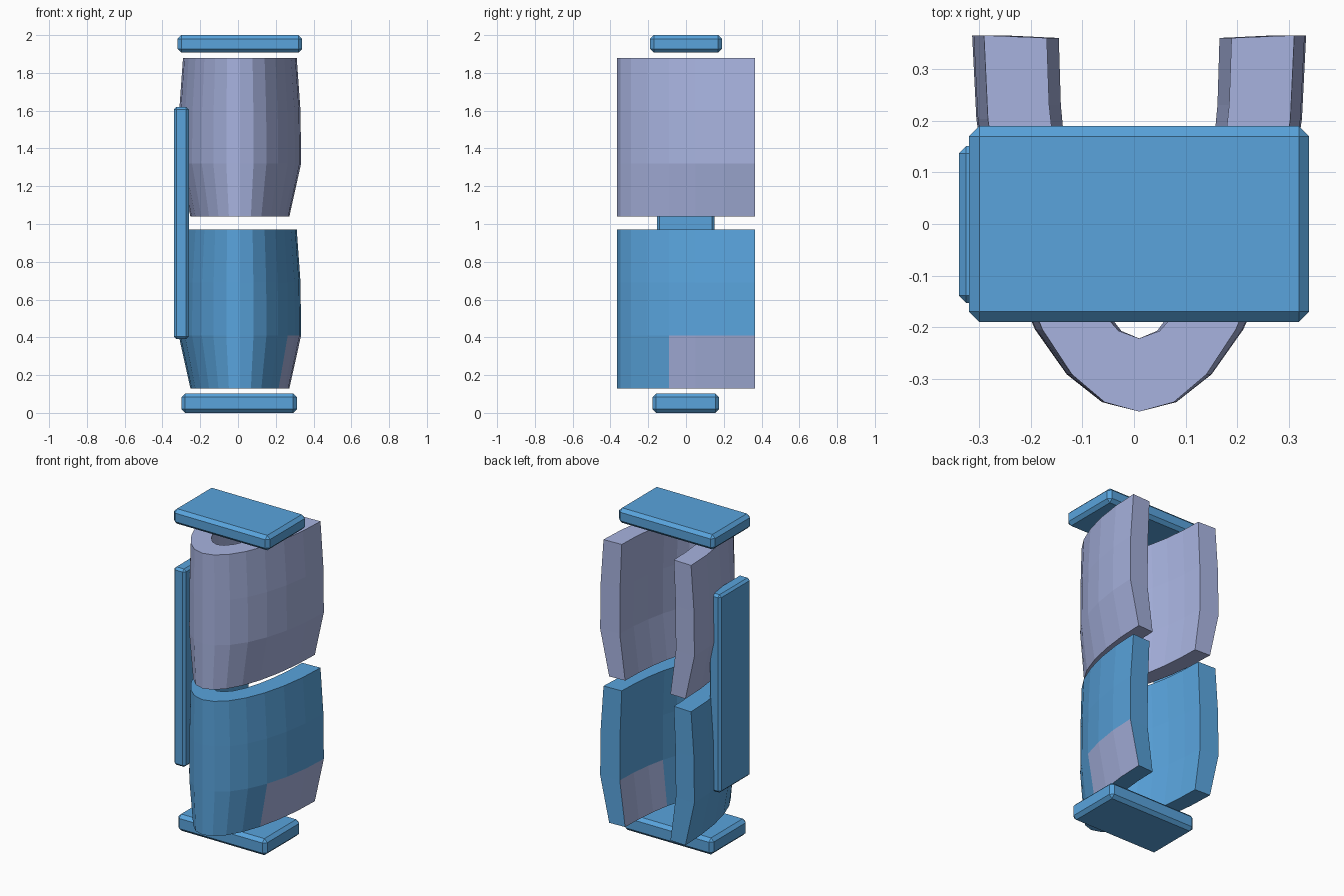
import bpy, bmesh
from math import sin, cos, pi

if "Cube" in bpy.data.objects:
    bpy.data.objects.remove(bpy.data.objects["Cube"])


def material(name, rgb):
    m = bpy.data.materials.new(name)
    m.diffuse_color = (*rgb, 1)
    m.use_nodes = True
    m.node_tree.nodes["Principled BSDF"].inputs["Base Color"].default_value = m.diffuse_color
    return m


BLUE = material("blue", (0.10, 0.37, 0.72))
LAVENDER = material("lavender", (0.39, 0.45, 0.74))


def finish(bm, name, mats):
    bmesh.ops.recalc_face_normals(bm, faces=bm.faces)
    me = bpy.data.meshes.new(name)
    bm.to_mesh(me)
    bm.free()
    for m in mats:
        me.materials.append(m)
    ob = bpy.data.objects.new(name, me)
    bpy.context.collection.objects.link(ob)
    return ob


def plate(name, lo, hi, bevel=0.02):
    """Chamfered box between two corners."""
    bm = bmesh.new()
    bmesh.ops.create_cube(bm, size=1)
    for v in bm.verts:
        v.co = [(a + b) / 2 + c * (b - a) for a, b, c in zip(lo, hi, v.co)]
    ob = finish(bm, name, [BLUE])
    mod = ob.modifiers.new("chamfer", 'BEVEL')
    mod.width = bevel
    mod.segments = 1
    return ob


SEG = 14                                 # sides of the half ellipse
WIDTHS = [0.262, 0.324, 0.321, 0.301]    # half width at each level, bottom to top


def shell(name, z0, mats, patch=False):
    """Thick U-shaped shell, open at the back, bulging in the middle."""
    bm = bmesh.new()

    def wall(kx, depth, back):
        rows = []
        for k, w in enumerate(WIDTHS):
            row = []
            for i in range(SEG + 1):
                t = -pi / 2 + pi * i / SEG
                row.append(bm.verts.new((0.01 + w * kx * sin(t),
                                         back - depth * cos(t), z0 + 0.28 * k)))
            rows.append(row)
        return rows

    outer = wall(1, 0.73, 0.366)
    inner = wall(0.595, 0.583, 0.361)
    # curved walls, with the optional contrasting patch low on the right
    for rows in (outer, inner):
        for k in range(3):
            for i in range(SEG):
                f = bm.faces.new((rows[k][i], rows[k][i + 1],
                                  rows[k + 1][i + 1], rows[k + 1][i]))
                if patch and k == 0 and i >= SEG - 3:
                    f.material_index = 1
    # flat rims and back ends
    for k in (0, 3):
        for i in range(SEG):
            bm.faces.new((outer[k][i], outer[k][i + 1],
                          inner[k][i + 1], inner[k][i]))
    for i in (0, SEG):
        for k in range(3):
            bm.faces.new((outer[k][i], outer[k + 1][i],
                          inner[k + 1][i], inner[k][i]))
    return finish(bm, name, mats)


# Two stacked shells
shell("lower_shell", 0.13, [BLUE, LAVENDER], patch=True)
shell("upper_shell", 1.04, [LAVENDER])

# End plates and side bar
plate("bottom_plate", (-0.30, -0.178, 0.0), (0.312, 0.175, 0.103))
plate("top_plate", (-0.32, -0.19, 1.907), (0.34, 0.19, 2.0))
plate("side_bar", (-0.34, -0.153, 0.39), (-0.26, 0.151, 1.62), 0.014)
